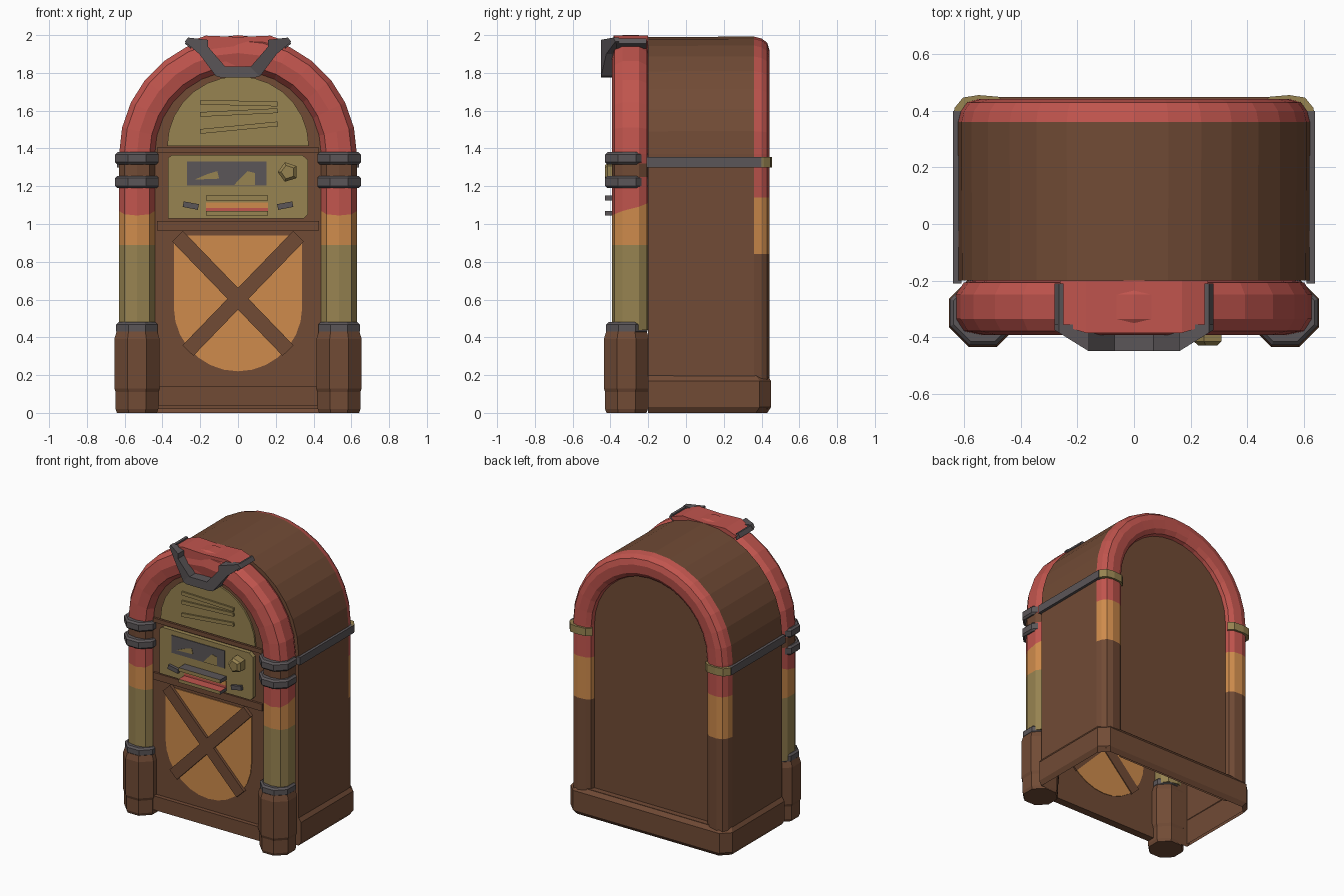
import bpy, bmesh, math
from mathutils import Vector

if "Cube" in bpy.data.objects:
    bpy.data.objects.remove(bpy.data.objects["Cube"])


def material(name, rgb):
    m = bpy.data.materials.new(name)
    m.diffuse_color = (*rgb, 1)
    m.use_nodes = True
    m.node_tree.nodes["Principled BSDF"].inputs["Base Color"].default_value = m.diffuse_color
    return m


MATS = [material("wood brown", (0.165, 0.070, 0.036)),
        material("lamp red", (0.53, 0.090, 0.075)),
        material("warm orange", (0.62, 0.26, 0.072)),
        material("brass olive", (0.31, 0.228, 0.082)),
        material("dark metal", (0.105, 0.093, 0.098))]
BROWN, RED, ORANGE, OLIVE, DARK = range(5)
ZC = 1.37            # height where the arch springs
FY = -0.33           # front board plane


def finish(name, bm, color):
    """Make an object; color is an index or a rule taking a face."""
    bmesh.ops.recalc_face_normals(bm, faces=bm.faces)
    for f in bm.faces:
        f.material_index = color(f) if callable(color) else color
    me = bpy.data.meshes.new(name)
    bm.to_mesh(me)
    bm.free()
    for m in MATS:
        me.materials.append(m)
    ob = bpy.data.objects.new(name, me)
    bpy.context.collection.objects.link(ob)
    return ob


def loft(name, rings, color, cyclic=False, cap_start=False, cap_end=False):
    bm = bmesh.new()
    vs = [[bm.verts.new(p) for p in r] for r in rings]
    n = len(rings[0])
    for a, b in zip(vs, vs[1:]):
        for i in range(n if cyclic else n - 1):
            j = (i + 1) % n
            bm.faces.new((a[i], a[j], b[j], b[i]))
    if cap_start:
        bm.faces.new(vs[0])
    if cap_end:
        bm.faces.new(vs[-1])
    return finish(name, bm, color)


def prism(name, pts, y0, y1, color):
    """Extrude an x-z outline from y0 (number or function of x) to y1."""
    front = y0 if callable(y0) else lambda x: y0
    return loft(name, [[(x, front(x), z) for x, z in pts],
                       [(x, y1, z) for x, z in pts]], color, True, True, True)


def box(name, x0, x1, y0, y1, z0, z1, color):
    return prism(name, [(x0, z0), (x1, z0), (x1, z1), (x0, z1)], y0, y1, color)


def bar(name, a, b, w, y0, y1, color):
    a, b = Vector(a), Vector(b)
    d = (b - a).normalized() * w / 2
    n = Vector((-d.y, d.x))
    return prism(name, [a + n, b + n, b - n, a - n], y0, y1, color)


def arch(hw, stops, n=16):
    """Door-shaped outline: left side up, half circle, right side down."""
    pts = [(-hw, z) for z in stops]
    pts += [(-hw * math.cos(math.pi * i / n), ZC + hw * math.sin(math.pi * i / n))
            for i in range(n + 1)]
    return pts + [(hw, z) for z in reversed(stops)]


def post(name, x, y, profile, color, sides=8):
    """Faceted upright turned from (radius, z) pairs."""
    k = 1 / math.cos(math.pi / sides)
    ang = [2 * math.pi * (i + 0.5) / sides for i in range(sides)]
    return loft(name, [[(x + r * k * math.cos(t), y + r * k * math.sin(t), z)
                        for t in ang] for r, z in profile], color, True, True, True)


# Cabinet shell, open at front and bottom, with a coloured back rim
def back_rule(f):
    c = f.calc_center_median()
    if (c.y < 0.40 and abs(f.normal.y) < 0.2 and c.length > 0 and f.calc_area() > 0.03) \
            or len(f.verts) > 4 or c.y < 0.36:
        return BROWN
    return RED if c.z > 1.14 else ORANGE if c.z > 0.84 else BROWN


steps = [(-0.20, 0.54), (-0.20, 0.62), (0.36, 0.622), (0.40, 0.612), (0.43, 0.59),
         (0.442, 0.55), (0.436, 0.49), (0.415, 0.46), (0.39, 0.452)]
loft("cabinet", [[(x, y, z) for x, z in arch(hw, (0.02, 0.84, 1.14))]
                 for y, hw in steps], back_rule, cap_end=True)

# Skirting round the sides and back, with a ledge under the back panel
rings = []
for d, z in ((0.02, 0), (0, 0.03), (0, 0.17), (0.022, 0.2)):
    w, b = 0.64 - d, 0.45 - d
    half = [(0.54, -0.2), (w, -0.2), (w, b - 0.06), (w - 0.06, b)]
    rings.append([(-x, y, z) for x, y in half] + [(x, y, z) for x, y in reversed(half)])
loft("skirting", rings, BROWN)
box("skirting_ledge", -0.56, 0.56, 0.38, 0.43, 0.17, 0.2, BROWN)

# Front lamp tube: columns and arch in one sweep, coloured by height
def tube_rule(f):
    z = f.calc_center_median().z
    if 1.25 < z < 1.32:
        return BROWN
    return RED if z > 1.12 else ORANGE if z > 0.9 else OLIVE


def soft(v):
    return math.copysign(abs(v) ** 0.72, v)


rings = []
for px, pz in arch(0.535, (0.44, 0.89, 1.08, 1.25, 1.32), 14):
    t = math.atan2(max(pz - ZC, 0), px)
    wave = 0.035 if pz == 1.08 else 0
    ring = []
    for i in range(10):
        a = 2 * math.pi * (i + 0.5) / 10
        r = 0.098 * soft(math.cos(a))
        ring.append((px + r * math.cos(t), -0.293 + 0.1 * soft(math.sin(a)),
                     pz + r * math.sin(t) + wave * math.sin(a)))
    rings.append(ring)
loft("lamp_tube", rings, tube_rule, True, True, True)

# Feet, collars, side bands and back clips, both sides
for s, side in ((-1, "left"), (1, "right")):
    post("foot_" + side, s * 0.535, -0.315,
         [(0.106, 0), (0.113, 0.02), (0.113, 0.11), (0.12, 0.13),
          (0.12, 0.39), (0.108, 0.43)], BROWN)
    for i, (z0, z1, r) in enumerate(((0.42, 0.48, 0.11), (1.19, 1.255, 0.115),
                                     (1.315, 1.38, 0.115))):
        post(f"collar_{side}_{i}", s * 0.535, -0.313,
             [(r - 0.012, z0), (r, z0 + 0.012), (r, z1 - 0.012), (r - 0.012, z1)], DARK)
    xs = sorted((s * 0.61, s * 0.64))
    box("side_band_" + side, *xs, -0.21, 0.40, 1.30, 1.355, DARK)
    hook = [(0.638, 0.38), (0.635, 0.41), (0.605, 0.447), (0.55, 0.456),
            (0.48, 0.45), (0.445, 0.42), (0.46, 0.40), (0.60, 0.38)]
    loft("back_clip_" + side, [[(s * x, y, z) for x, y in hook] for z in (1.30, 1.355)],
         OLIVE, True, True, True)

# Front board with plinth and cross rails
prism("front_board", arch(0.46, (0.05,)), FY, FY + 0.02, BROWN)
box("front_plinth", -0.44, 0.44, FY - 0.03, FY + 0.025, 0.04, 0.14, BROWN)
box("upper_rail", -0.43, 0.43, FY - 0.015, FY + 0.01, 1.375, 1.405, BROWN)
box("lower_rail", -0.43, 0.43, FY - 0.015, FY + 0.01, 0.965, 1.015, BROWN)

# Speaker grille with crossed bars, visible from inside as well
grille = [(-0.34, 0.90), (-0.30, 0.94), (0.30, 0.94), (0.34, 0.90)]
grille += [(0.34 * math.cos(math.pi * i / 14), 0.56 - 0.34 * math.sin(math.pi * i / 14))
           for i in range(15)]
prism("speaker_grille", grille, FY - 0.005, FY + 0.024, ORANGE)
for s, side in ((-1, "a"), (1, "b")):
    bar("speaker_bar_" + side, (s * 0.32, 0.935), (-s * 0.265, 0.33), 0.08,
        FY - 0.025, FY + 0.03, BROWN)

# Dome plate with slats
prism("dome_plate", [(0.375 * math.cos(math.pi * i / 14),
                      1.412 + 0.37 * math.sin(math.pi * i / 14)) for i in range(15)],
      FY - 0.012, FY + 0.01, OLIVE)
for i, (z, tilt) in enumerate(((1.64, -0.005), (1.59, 0.01), (1.51, 0.02))):
    bar(f"dome_slat_{i}", (-0.2, z - tilt), (0.21, z + tilt), 0.025,
        FY - 0.024, FY, OLIVE)

# Control panel with window, knob and trays
PY = FY - 0.03
prism("control_panel", [(-0.37, 1.03), (0.35, 1.03), (0.37, 1.05), (0.37, 1.34),
                        (0.34, 1.365), (-0.35, 1.365), (-0.37, 1.35)], PY, FY + 0.01, OLIVE)
box("window", -0.27, 0.15, PY - 0.005, PY + 0.004, 1.205, 1.33, DARK)
prism("window_mark_a", [(-0.23, 1.235), (-0.10, 1.24), (-0.11, 1.28), (-0.16, 1.265)],
      PY - 0.008, PY - 0.002, OLIVE)
prism("window_mark_b", [(-0.02, 1.207), (0.09, 1.207), (0.09, 1.27), (0.05, 1.28),
                        (0.02, 1.25)], PY - 0.008, PY - 0.002, OLIVE)
knob = post("knob", 0, 0, [(0.044, 0.34), (0.044, 0.415), (0.03, 0.43)], OLIVE, 5)
knob.rotation_euler = (math.pi / 2, 0, 0)
knob.location = (0.265, 0, 1.275)
box("upper_tray", -0.17, 0.16, -0.43, PY, 1.125, 1.15,
    lambda f: DARK if f.normal.z > 0.5 or abs(f.normal.x) > 0.5 else OLIVE)
box("tray_strip", -0.17, 0.16, PY - 0.006, PY + 0.002, 1.085, 1.115, ORANGE)
box("tray_edge", -0.17, 0.16, PY - 0.006, PY + 0.002, 1.068, 1.085, RED)
box("lower_tray", -0.17, 0.16, -0.43, PY, 1.045, 1.068,
    lambda f: RED if f.normal.z > 0.5 else DARK if abs(f.normal.x) > 0.5 else OLIVE)
for s, side in ((-1, "left"), (1, "right")):
    bar("lever_" + side, (s * 0.21, 1.09), (s * 0.29, 1.105), 0.03, PY - 0.02, PY, DARK)

# Crown: red block held by a dark winged clasp that sweeps back at its tips
def swept(x):
    return -0.45 + max(0, abs(x) - 0.16) * 0.62


prism("crown_block", [(-0.262, 1.965), (-0.17, 1.997), (0, 1.99), (0.17, 1.997),
                      (0.262, 1.965), (0.09, 1.80), (-0.09, 1.80)],
      lambda x: -0.385 + max(0, abs(x) - 0.17) * 0.3, -0.20, RED)
for s, side in ((-1, "left"), (1, "right")):
    prism("clasp_wing_" + side,
          [(s * x, z) for x, z in ((0.282, 1.965), (0.265, 1.987), (0.16, 1.975),
                                   (0.16, 1.94), (0.065, 1.83), (0.115, 1.78), (0.205, 1.90))],
          swept, -0.355, DARK)
    prism("clasp_side_" + side, [(s * x, z) for x, z in
          ((0.282, 1.955), (0.265, 1.983), (0.25, 1.98), (0.25, 1.93))], -0.37, -0.21, DARK)
prism("clasp_foot", [(-0.12, 1.785), (-0.08, 1.835), (0.08, 1.835), (0.12, 1.785),
                     (0.09, 1.775), (-0.09, 1.775)], -0.45, -0.33, DARK)
